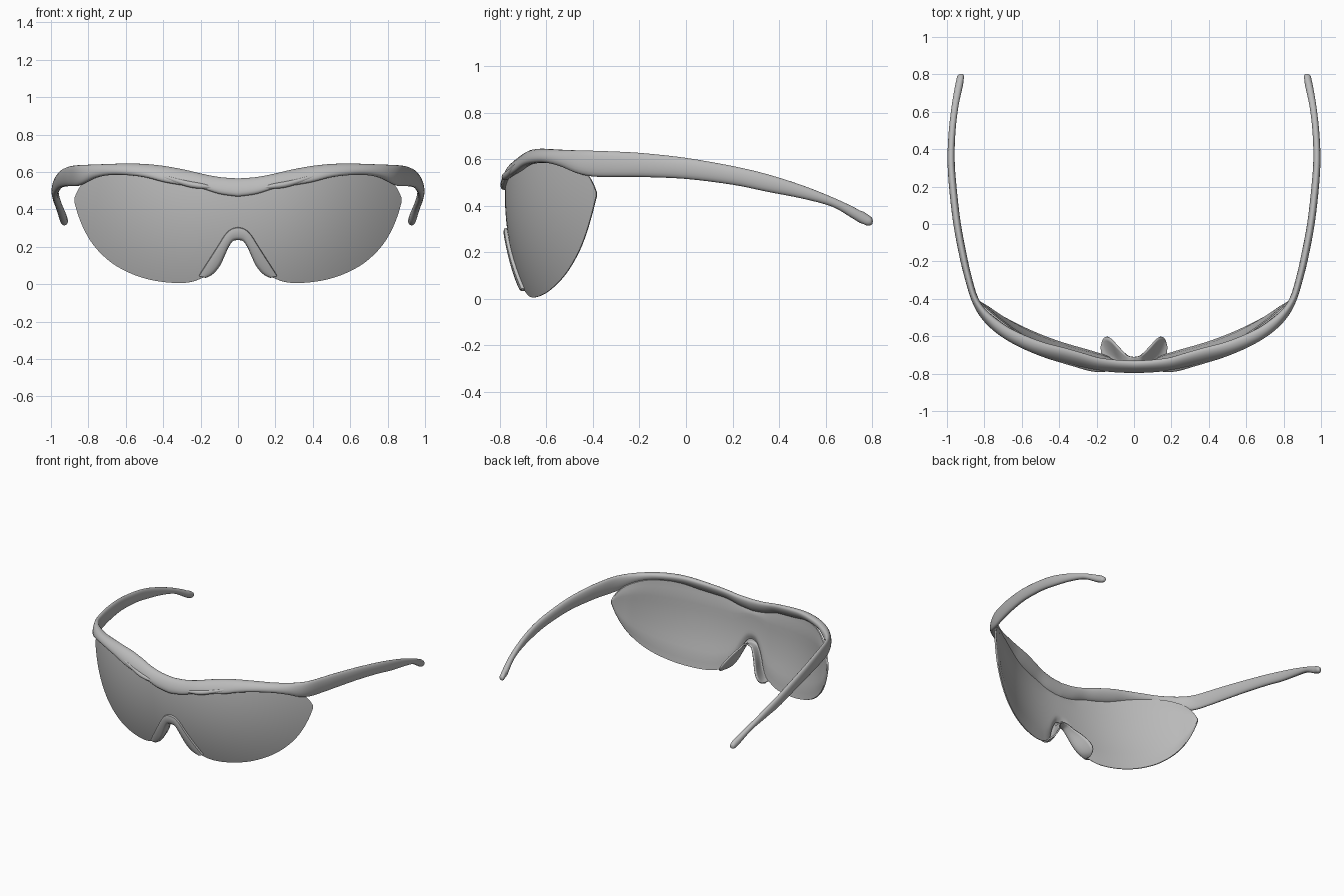
import bpy, bmesh, math
from mathutils import Vector

if "Cube" in bpy.data.objects:
    bpy.data.objects.remove(bpy.data.objects["Cube"])

grey = bpy.data.materials.new("grey plastic")
grey.diffuse_color = (0.5, 0.5, 0.5, 1)
grey.use_nodes = True
grey.node_tree.nodes["Principled BSDF"].inputs["Base Color"].default_value = grey.diffuse_color


def smooth_rows(rows, steps):
    """Catmull-Rom through tuples of any length."""
    out = []
    for i in range(len(rows) - 1):
        p = [rows[max(0, min(len(rows) - 1, i + k))] for k in (-1, 0, 1, 2)]
        for s in range(steps):
            t = s / steps
            out.append(tuple(0.5 * (2 * b + (c - a) * t + (2 * a - 5 * b + 4 * c - d) * t * t
                                    + (3 * b - a - 3 * c + d) * t ** 3) for a, b, c, d in zip(*p)))
    return out + [tuple(rows[-1])]


def mirrored(half):
    """Rings running from the centre outwards, completed on the other side of x = 0."""
    other = [[Vector((-p[0], p[1], p[2])) for p in ring] for ring in half]
    return other[:0:-1] + half


def loft(name, rings, closed, angle=50):
    bm = bmesh.new()
    vs = [[bm.verts.new(p) for p in r] for r in rings]
    n = len(vs[0])
    for a, b in zip(vs, vs[1:]):
        for j in range(n if closed else n - 1):
            k = (j + 1) % n
            bm.faces.new((a[j], a[k], b[k], b[j]))
    if closed:
        bm.faces.new(vs[0])
        bm.faces.new(vs[-1])
    bmesh.ops.remove_doubles(bm, verts=bm.verts, dist=0.0005)
    bmesh.ops.recalc_face_normals(bm, faces=bm.faces)
    me = bpy.data.meshes.new(name)
    bm.to_mesh(me)
    bm.free()
    ob = bpy.data.objects.new(name, me)
    bpy.context.collection.objects.link(ob)
    me.materials.append(grey)
    bpy.ops.object.select_all(action='DESELECT')
    ob.select_set(True)
    bpy.context.view_layer.objects.active = ob
    bpy.ops.object.shade_smooth_by_angle(angle=math.radians(angle))
    return ob


def shield_y(x, z):
    """Front surface of the wrap-around lens."""
    return -0.778 + 0.53 * abs(x) ** 2.28 + 0.42 * (0.45 - z) ** 2


# Lens: columns of (x, top z, bottom z), closed front and back skins
columns = [(0, .50, .27), (.04, .50, .255), (.08, .51, .19), (.12, .52, .10), (.16, .53, .05),
           (.20, .54, .03), (.25, .55, .012), (.32, .56, .006), (.42, .575, .014), (.52, .59, .037),
           (.62, .60, .079), (.70, .60, .133), (.77, .58, .205), (.82, .55, .285),
           (.855, .505, .37), (.875, .46, .44)]
half = []
for x, zt, zb in smooth_rows(columns, 3):
    ring = []
    for side in (0, 1):
        for j in range(17):
            t = j / 16 if side == 0 else 1 - j / 16
            t = 0.5 - 0.5 * math.cos(math.pi * t)
            z = zb + (zt - zb) * t
            inset = 0.018 * min(1, 6 * t, 6 * (1 - t)) * min(1, (0.885 - x) * 10) + 0.004
            ring.append(Vector((x * (1 - 0.01 * side), shield_y(x, z) + side * inset, z)))
    half.append(ring)
loft("lens", mirrored(half), True)

# Frame: outer x, outer y, top z, bottom z, thickness, backward lean of the top
stations = [(0, -.80, .565, .468, .055, .35), (.10, -.796, .572, .482, .055, .4),
            (.20, -.785, .590, .512, .055, .5), (.30, -.765, .612, .528, .06, .55),
            (.40, -.742, .630, .545, .065, .55), (.50, -.710, .641, .570, .065, .5),
            (.60, -.668, .645, .582, .065, .4), (.70, -.612, .643, .583, .06, .3),
            (.78, -.548, .640, .567, .055, .2), (.835, -.48, .638, .54, .045, .1),
            (.872, -.40, .636, .525, .038, 0), (.905, -.29, .632, .524, .038, 0),
            (.932, -.18, .625, .523, .040, 0), (.966, 0, .605, .515, .040, 0),
            (.989, .20, .570, .490, .040, 0), (.997, .35, .535, .460, .038, 0),
            (.990, .50, .488, .431, .036, 0), (.975, .63, .437, .396, .036, 0),
            (.960, .72, .396, .345, .040, 0), (.950, .77, .367, .316, .041, 0),
            (.944, .793, .350, .318, .032, 0), (.935, .80, .339, .328, .012, 0)]
rows = smooth_rows(stations, 4)
half = []
for i, (x, y, zt, zb, th, lean) in enumerate(rows):
    a, b = rows[max(0, i - 1)], rows[min(len(rows) - 1, i + 1)]
    out = Vector((b[1] - a[1], a[0] - b[0], 0)).normalized()
    if i == 0:
        out = Vector((0, -1, 0))
    if y > .75:
        out = Vector((.98, -.2, 0)).normalized()
    h = (zt - zb) / 2
    mid = Vector((x, y, (zt + zb) / 2)) - out * (th / 2 + lean * h * 0.5)
    ring = []
    for k in range(20):
        w = 2 * math.pi * k / 20
        c, s = math.cos(w), math.sin(w)
        across = math.copysign(abs(c) ** 0.85, c) * th / 2
        ring.append(mid + out * (across - lean * h * s) + Vector((0, 0, h * s)))
    half.append(ring)
loft("frame", mirrored(half), True)

# Brow ridges: tapered swellings beside the bridge (x, y, z, radius)
ridge = [(.13, -.783, .517, .004), (.19, -.778, .524, .014), (.25, -.766, .532, .017),
         (.31, -.750, .547, .015), (.38, -.733, .568, .011), (.46, -.708, .590, .003)]
for side, label in ((1, "right"), (-1, "left")):
    rings = []
    for x, y, z, r in smooth_rows(ridge, 4):
        rings.append([Vector((side * x, y + r * math.cos(k * math.pi / 5),
                              z + r * math.sin(k * math.pi / 5))) for k in range(10)])
    loft("brow_ridge_" + label, rings, True)

# Nose piece: outer x z, inner x z, rear x y z
nose = [(0, .298, 0, .243, 0, -.712, .25), (.035, .288, .03, .236, .032, -.705, .24),
        (.065, .26, .052, .207, .058, -.685, .21), (.10, .205, .075, .16, .092, -.650, .17),
        (.14, .142, .098, .11, .125, -.615, .12), (.175, .088, .125, .072, .150, -.604, .078),
        (.198, .052, .150, .050, .166, -.622, .050), (.205, .042, .175, .038, .178, -.66, .038)]
half = []
for xo, zo, xi, zi, xb, yb, zb in smooth_rows(nose, 4):
    yo, yi = shield_y(xo, zo), shield_y(xi, zi)
    ctrl = [(xo, yo + .004, zo), (xo, yo - .010, zo), ((xo + xi) / 2, (yo + yi) / 2 - .013, (zo + zi) / 2),
            (xi, yi - .008, zi), (xi, yi + .02, zi),
            ((xi + xb) / 2, (yi + yb) / 2 + .01, (zi + zb) / 2), (xb, yb, zb)]
    half.append([Vector(p) for p in smooth_rows(ctrl, 2)])
piece = loft("nose_piece", mirrored(half), False, 60)
shell = piece.modifiers.new("thickness", 'SOLIDIFY')
shell.thickness = 0.01
shell.offset = 0
